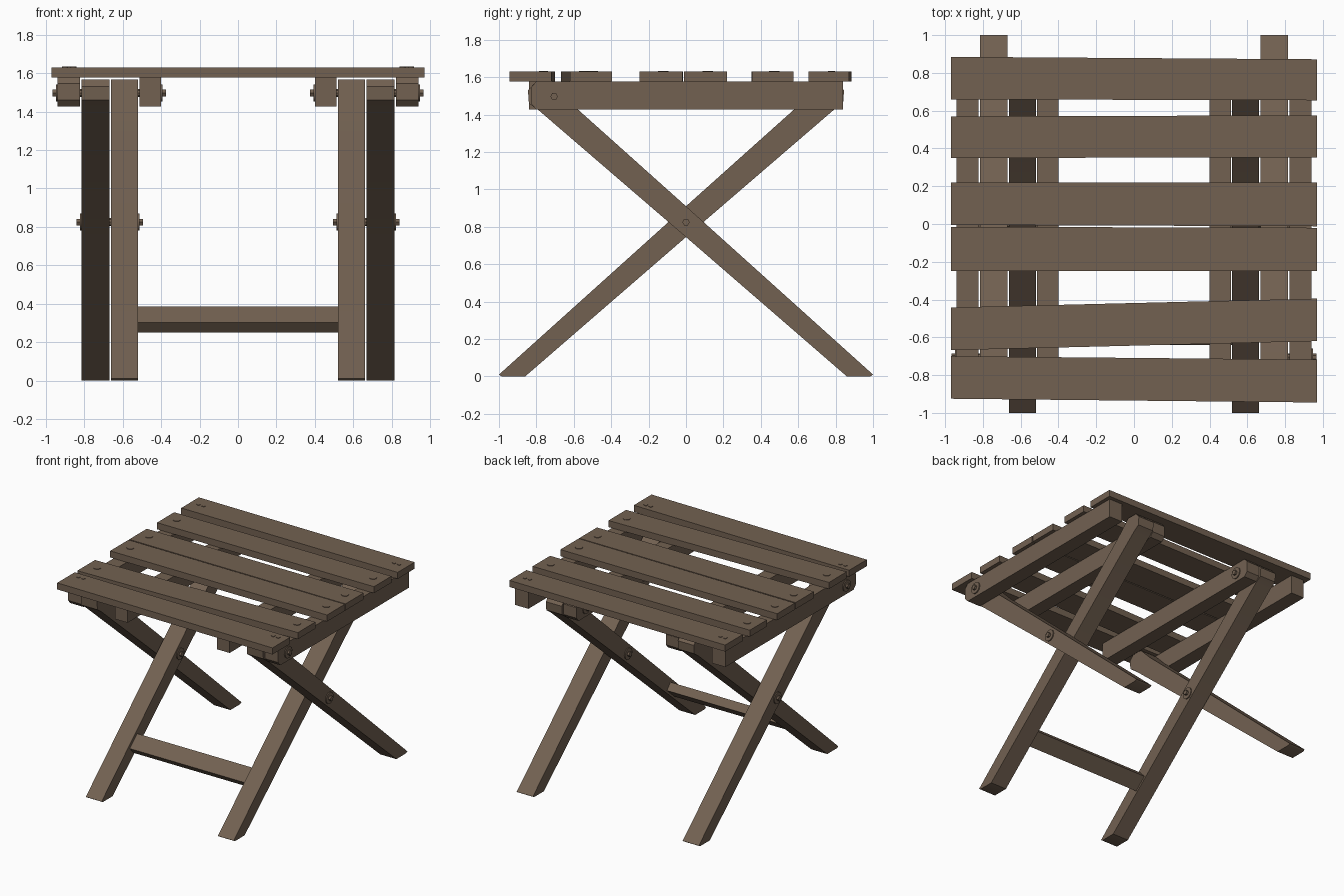
import bpy, math
from mathutils import Matrix

if "Cube" in bpy.data.objects:
    bpy.data.objects.remove(bpy.data.objects["Cube"])

wood = bpy.data.materials.new("brown_wood")
wood.diffuse_color = (0.17, 0.12, 0.083, 1)
wood.use_nodes = True
wood.node_tree.nodes["Principled BSDF"].inputs["Base Color"].default_value = wood.diffuse_color


def finish(obj):
    obj.data.materials.append(wood)
    bpy.ops.object.select_all(action='DESELECT')
    obj.select_set(True)
    bpy.context.view_layer.objects.active = obj
    bpy.ops.object.shade_smooth_by_angle(angle=math.radians(40))
    return obj


def prism(name, profile, lo, hi, axis):
    """Extrude a 2D profile along x (profile is y,z) or z (profile is x,y)."""
    n = len(profile)
    if axis == 'x':
        verts = [(t, a, b) for t in (lo, hi) for a, b in profile]
    else:
        verts = [(a, b, t) for t in (lo, hi) for a, b in profile]
    faces = [tuple(range(n))[::-1], tuple(range(n, 2 * n))]
    faces += [(i, (i + 1) % n, n + (i + 1) % n, n + i) for i in range(n)]
    me = bpy.data.meshes.new(name)
    me.from_pydata(verts, [], faces)
    area = sum(profile[i][0] * profile[(i + 1) % n][1]
               - profile[(i + 1) % n][0] * profile[i][1] for i in range(n))
    if area < 0:
        me.flip_normals()
    obj = bpy.data.objects.new(name, me)
    bpy.context.collection.objects.link(obj)
    return finish(obj)


def rod(name, x0, x1, y, z, r, sides=8):
    """Cylinder lying along x."""
    ring = [(y + r * math.cos(2 * math.pi * i / sides),
             z + r * math.sin(2 * math.pi * i / sides)) for i in range(sides)]
    return prism(name, ring, min(x0, x1), max(x0, x1), 'x')


def bolt(name, face_x, out, y, z):
    """Washer and nut on a face, pointing along out (+1 or -1)."""
    rod(name + "_washer", face_x - out * 0.005, face_x + out * 0.008, y, z, 0.047, 10)
    rod(name + "_nut", face_x, face_x + out * 0.025, y, z, 0.02, 6)


def flip(profile):
    return [(-y, z) for y, z in profile]


# Leg and rail outlines seen from the side (y, z)
LEG = [(-1.0, 0.01), (-0.985, 0.0), (-0.86, 0.0), (0.0, 0.745), (0.79, 1.425),
       (0.84, 1.46), (0.845, 1.53), (0.81, 1.567), (0.72, 1.567), (0.62, 1.465),
       (0.0, 0.91)]
RAIL = [(-0.80, 1.427), (0.84, 1.427), (0.84, 1.577), (-0.80, 1.577),
        (-0.83, 1.545), (-0.83, 1.46)]

for s, side in ((-1, "left"), (1, "right")):
    def span(a, b):
        return min(s * a, s * b), max(s * a, s * b)

    # Crossing legs
    prism("inner_leg_" + side, LEG, *span(0.52, 0.662), 'x')
    prism("outer_leg_" + side, flip(LEG), *span(0.67, 0.815), 'x')
    # Seat rails
    prism("outer_rail_" + side, RAIL, *span(0.822, 0.94), 'x')
    prism("inner_rail_" + side, flip(RAIL), *span(0.40, 0.513), 'x')
    # Pivot bolts at the crossing
    bolt("pivot_outer_" + side, s * 0.815, s, 0, 0.825)
    bolt("pivot_inner_" + side, s * 0.52, -s, 0, 0.825)
    rod("pivot_shaft_" + side, s * 0.53, s * 0.80, 0, 0.825, 0.02)
    # Bolts joining rails to leg tops
    bolt("rail_bolt_outer_" + side, s * 0.94, s, -0.705, 1.497)
    bolt("rail_bolt_inner_" + side, s * 0.40, -s, 0.705, 1.497)
    rod("rail_shaft_outer_" + side, s * 0.70, s * 0.93, -0.705, 1.497, 0.02)
    rod("rail_shaft_inner_" + side, s * 0.41, s * 0.62, 0.705, 1.497, 0.02)

# Seat slats: (left y low, left y high, right y low, right y high)
slats = [(0.66, 0.885, 0.655, 0.872), (0.35, 0.57, 0.352, 0.575),
         (-0.005, 0.22, -0.012, 0.22), (-0.248, -0.015, -0.248, -0.02),
         (-0.668, -0.442, -0.62, -0.395), (-0.925, -0.70, -0.945, -0.718)]
for i, (l0, l1, r0, r1) in enumerate(slats):
    prism(f"seat_slat_{i + 1}", [(-0.97, l0), (0.97, r0), (0.97, r1), (-0.97, l1)],
          1.577, 1.63, 'z')
    # Screw heads: pairs of small ones on the end slats, one large elsewhere
    ends = i in (0, 5)
    for s, mid in ((-1, (l0 + l1) / 2), (1, (r0 + r1) / 2)):
        for off in ((-0.022, 0.022) if ends else (0,)):
            r = 0.015 if ends else 0.028
            cx, cy = s * 0.878 + off, mid + (0.06 if i == 5 else 0.01)
            ring = [(cx + r * math.cos(k * math.pi / 5), cy + r * math.sin(k * math.pi / 5))
                    for k in range(10)]
            prism("screw_head", ring, 1.625, 1.634, 'z')

# Stretcher bar between the inner legs, tilted with them
bpy.ops.mesh.primitive_cube_add(size=1)
bar = bpy.context.object
bar.name = "stretcher_bar"
bar.data.transform(Matrix.Diagonal((1.05, 0.128, 0.068, 1)))
bar.rotation_euler.x = math.atan(0.88)
bar.location = (0, -0.57, 0.318)
finish(bar)
